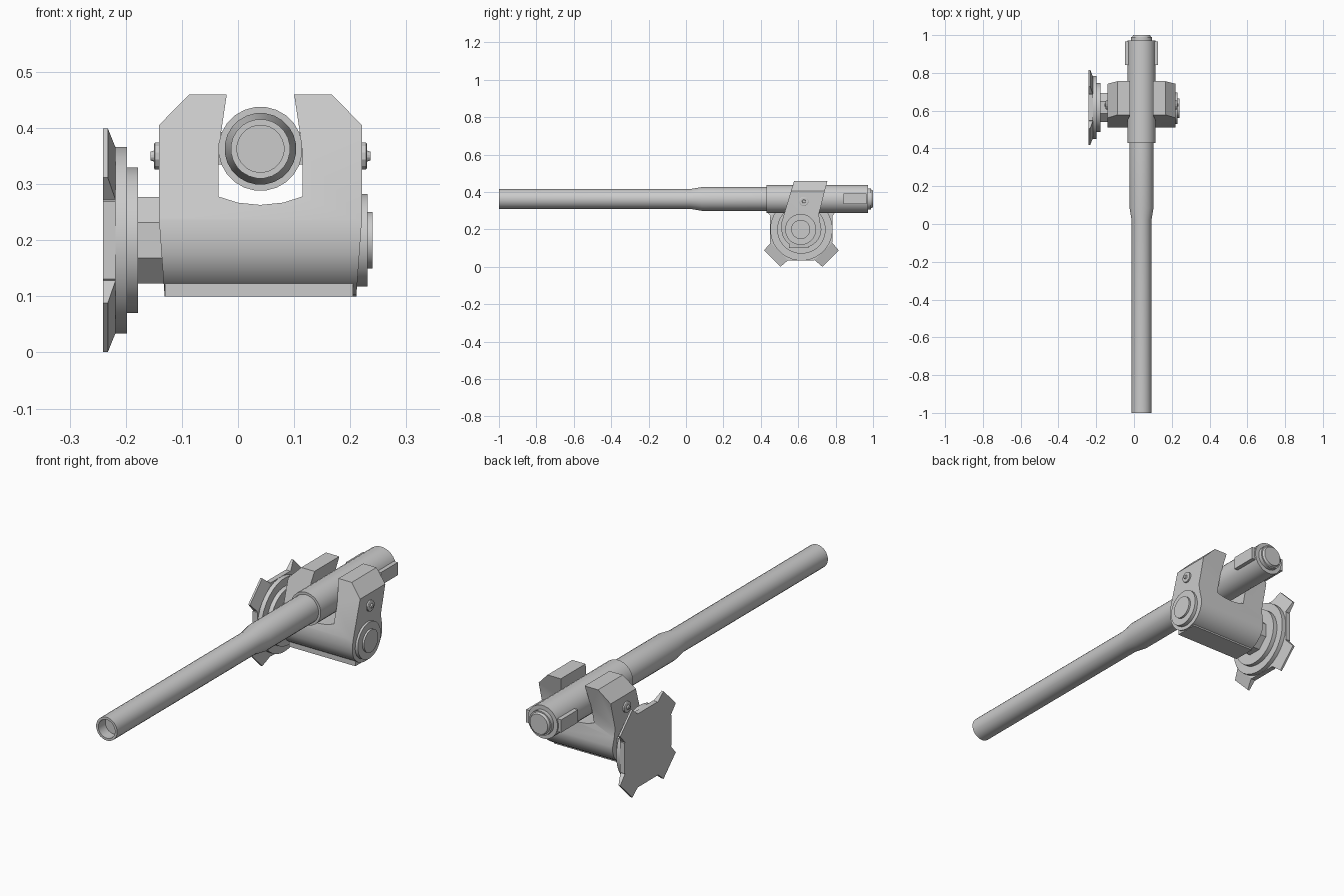
import bpy, bmesh, math
from mathutils import Vector

if "Cube" in bpy.data.objects:
    bpy.data.objects.remove(bpy.data.objects["Cube"])

GX, GZ = 0.04, 0.363      # gun axis
MY, MZ = 0.617, 0.2       # mount axis


def make(name, bm):
    bmesh.ops.recalc_face_normals(bm, faces=bm.faces[:])
    me = bpy.data.meshes.new(name)
    bm.to_mesh(me)
    bm.free()
    ob = bpy.data.objects.new(name, me)
    bpy.context.collection.objects.link(ob)
    bpy.ops.object.select_all(action='DESELECT')
    bpy.context.view_layer.objects.active = ob
    ob.select_set(True)
    return ob


def smooth(ob):
    bpy.ops.object.select_all(action='DESELECT')
    bpy.context.view_layer.objects.active = ob
    ob.select_set(True)
    bpy.ops.object.shade_smooth_by_angle(angle=math.radians(25))


def lathe(name, profile, axis, centre, segs=24):
    """Capped turned part: profile of (position, radius) along 'X' or 'Y'."""
    bm = bmesh.new()
    rings = []
    for p, r in profile:
        ring = []
        for i in range(segs):
            a = 2 * math.pi * (i + 0.5) / segs
            u, v = centre[0] + r * math.cos(a), centre[1] + r * math.sin(a)
            ring.append(bm.verts.new((p, u, v) if axis == 'X' else (u, p, v)))
        rings.append(ring)
    for a, b in zip(rings, rings[1:]):
        for i in range(segs):
            j = (i + 1) % segs
            bm.faces.new((a[i], a[j], b[j], b[i]))
    bm.faces.new(rings[0])
    bm.faces.new(rings[-1])
    ob = make(name, bm)
    smooth(ob)
    return ob


def prism(name, pts, axis, a, b):
    """Extrude a 2D outline along X (pts are y,z) or Y (pts are x,z)."""
    bm = bmesh.new()
    put = (lambda p, t: (t, p[0], p[1])) if axis == 'X' else (lambda p, t: (p[0], t, p[1]))
    f = bm.faces.new([bm.verts.new(put(p, a)) for p in pts])
    out = bmesh.ops.extrude_face_region(bm, geom=[f])
    d = Vector((b - a, 0, 0) if axis == 'X' else (0, b - a, 0))
    bmesh.ops.translate(bm, vec=d, verts=[v for v in out['geom'] if isinstance(v, bmesh.types.BMVert)])
    return make(name, bm)


def box(name, lo, hi):
    return prism(name, [(lo[1], lo[2]), (hi[1], lo[2]), (hi[1], hi[2]), (lo[1], hi[2])], 'X', lo[0], hi[0])


# Barrel with recessed muzzle, taper, and receiver with end cap
lathe("barrel", [(-0.95, 0.042), (-1.0, 0.042), (-1.0, 0.053), (0.02, 0.053),
                 (0.085, 0.064), (0.44, 0.064)], 'Y', (GX, GZ))
lathe("receiver", [(0.43, 0.064), (0.43, 0.075), (0.972, 0.075), (0.972, 0.056),
                   (0.99, 0.056), (0.99, 0.05), (1.0, 0.045)], 'Y', (GX, GZ))
for s, side in ((-1, "left"), (1, "right")):
    x0, x1 = sorted((GX + s * 0.06, GX + s * 0.088))
    box("receiver_panel_" + side, (x0, 0.843, GZ - 0.028), (x1, 0.965, GZ + 0.03))

# Forked cradle: side profile intersected with the front outline
arc = [(MY + 0.107 * math.cos(math.radians(a)), MZ + 0.1 * math.sin(math.radians(a)))
       for a in range(0, -181, -15)]
side = [(0.578, 0.46), (0.756, 0.46), (0.71, 0.28)] + arc + [(0.51, 0.235)]
cradle = prism("cradle", side, 'X', -0.2, 0.28)
half = [(0.0, 0.263), (0.04, 0.267), (0.075, 0.278), (0.075, 0.36), (0.06, 0.46), (0.127, 0.46),
        (0.181, 0.405), (0.181, 0.24), (0.17, 0.09)]
front = [(GX + x, z) for x, z in half] + [(GX - x, z) for x, z in half[:0:-1]]
outline = prism("cradle_outline", front, 'Y', 0.4, 0.9)
outline.hide_render = True
mod = cradle.modifiers.new("fork", 'BOOLEAN')
mod.operation, mod.object, mod.solver = 'INTERSECT', outline, 'EXACT'
bpy.context.view_layer.objects.active = cradle
bpy.ops.object.modifier_apply(modifier="fork")
bpy.data.objects.remove(outline)
smooth(cradle)

# Slab under the cradle
box("cradle_rail", (-0.13, 0.55, 0.1), (0.205, 0.655, 0.13))

# Bolts on both arms
for s, name in ((-1, "left"), (1, "right")):
    e = [(0.17, 0.025), (0.188, 0.025), (0.19, 0.022), (0.19, 0.01), (0.196, 0.008)]
    lathe("arm_bolt_" + name, [(GX + s * p, r) for p, r in e], 'X', (0.63, 0.35), 12)

# Trunnion cap on the right
lathe("trunnion_cap", [(0.19, 0.083), (0.231, 0.083), (0.231, 0.051), (0.24, 0.051)], 'X', (MY - 0.004, MZ))

# Octagonal shaft, stepped flange and octagonal base plate on the left
c8 = math.cos(math.pi / 8)
lathe("shaft", [(-0.185, 0.077 / c8), (-0.1, 0.077 / c8)], 'X', (MY, MZ), 8)
lathe("flange", [(-0.222, 0.167), (-0.198, 0.167), (-0.198, 0.13), (-0.178, 0.13)], 'X', (MY, MZ), 32)
lathe("base_plate", [(-0.241, 0.167 / c8), (-0.218, 0.167 / c8)], 'X', (MY, MZ), 8)

# Four tapered lugs on the plate's diagonals
for k in range(4):
    a = math.radians(45 + 90 * k)
    r, t = Vector((0, math.cos(a), math.sin(a))), Vector((0, -math.sin(a), math.cos(a)))
    bm = bmesh.new()
    for d, w, top in ((0.15, 0.066, -0.218), (0.167, 0.066, -0.218), (0.22, 0.062, -0.232)):
        for s in (-1, 1):
            for x in (-0.241, top):
                bm.verts.new(Vector((x, MY, MZ)) + r * d + t * (w * s))
    bmesh.ops.convex_hull(bm, input=bm.verts[:])
    make("plate_lug_%d" % (k + 1), bm)
